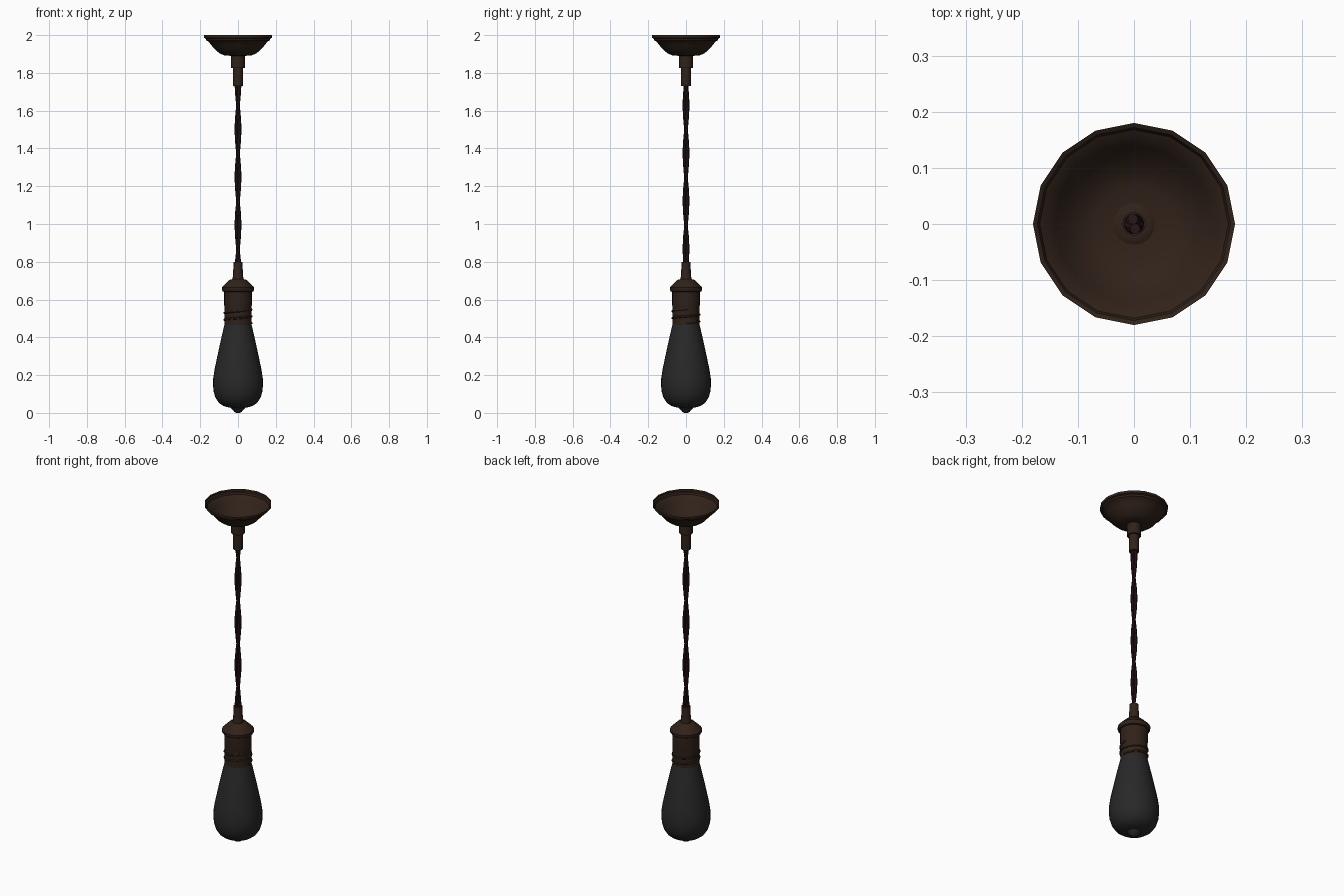
import bpy, math

if "Cube" in bpy.data.objects:
    bpy.data.objects.remove(bpy.data.objects["Cube"])


def material(name, rgb):
    m = bpy.data.materials.new(name)
    m.diffuse_color = (*rgb, 1)
    m.use_nodes = True
    m.node_tree.nodes["Principled BSDF"].inputs["Base Color"].default_value = m.diffuse_color
    return m


bronze = material("dark_bronze", (0.030, 0.016, 0.010))
cloth = material("cord_cloth", (0.022, 0.008, 0.009))
glass = material("smoked_glass", (0.021, 0.021, 0.021))


def finish(name, verts, faces, mat, angle=35):
    me = bpy.data.meshes.new(name)
    me.from_pydata(verts, [], faces)
    me.materials.append(mat)
    ob = bpy.data.objects.new(name, me)
    bpy.context.collection.objects.link(ob)
    bpy.ops.object.select_all(action='DESELECT')
    ob.select_set(True)
    bpy.context.view_layer.objects.active = ob
    bpy.ops.object.shade_smooth_by_angle(angle=math.radians(angle))
    return ob


def lathe(name, profile, sides, mat, cap_top=False, cap_bottom=False):
    """Revolve (radius, z) points, listed from bottom to top."""
    verts = [(r * math.cos(2 * math.pi * i / sides), r * math.sin(2 * math.pi * i / sides), z)
             for r, z in profile for i in range(sides)]
    faces = [(k * sides + i, k * sides + (i + 1) % sides,
              (k + 1) * sides + (i + 1) % sides, (k + 1) * sides + i)
             for k in range(len(profile) - 1) for i in range(sides)]
    if cap_bottom:
        faces.append(tuple(reversed(range(sides))))
    if cap_top:
        faces.append(tuple(range((len(profile) - 1) * sides, len(profile) * sides)))
    return finish(name, verts, faces, mat)


def helix(name, radius, thick, z0, z1, steps, angle_at, sides, mat):
    """Tube following a vertical helix; cross-section lies across the path."""
    curve = bpy.data.curves.new(name, 'CURVE')
    curve.dimensions = '3D'
    curve.bevel_depth = thick
    curve.bevel_resolution = sides // 2 - 2
    curve.use_fill_caps = True
    sp = curve.splines.new('POLY')
    sp.points.add(steps)
    for i, p in enumerate(sp.points):
        z = z0 + (z1 - z0) * i / steps
        a = angle_at(z)
        p.co = (radius * math.cos(a), radius * math.sin(a), z, 1)
    ob = bpy.data.objects.new(name, curve)
    bpy.context.collection.objects.link(ob)
    curve.materials.append(mat)
    bpy.ops.object.select_all(action='DESELECT')
    ob.select_set(True)
    bpy.context.view_layer.objects.active = ob
    bpy.ops.object.convert(target='MESH')
    bpy.ops.object.shade_smooth_by_angle(angle=math.radians(40))


# Ceiling canopy: open-topped shell
lathe("ceiling_canopy", [(0.03, 1.89), (0.07, 1.892), (0.095, 1.902), (0.12, 1.922),
                         (0.14, 1.945), (0.155, 1.965), (0.168, 1.972),
                         (0.172, 1.982), (0.18, 1.986), (0.18, 2.0)], 16, bronze)

# Cord grip under the canopy
lathe("upper_cord_grip", [(0.018, 1.73), (0.027, 1.73), (0.027, 1.825), (0.037, 1.825),
                          (0.037, 1.893), (0.03, 1.897), (0.02, 1.897)], 16, bronze)

# Two twisted cord strands
for k, side in enumerate(("a", "b")):
    helix("cord_strand_" + side, 0.009, 0.0095, 0.75, 1.90, 18,
          lambda z, k=k: math.pi * ((z - 1.5) / 0.254 + k), 8, cloth)

# Lamp socket with its collar and neck
lathe("lamp_socket", [(0.065, 0.46), (0.072, 0.465), (0.072, 0.565), (0.073, 0.57),
                      (0.073, 0.64), (0.08, 0.642), (0.086, 0.652), (0.086, 0.664),
                      (0.078, 0.672), (0.06, 0.69), (0.045, 0.704), (0.03, 0.708),
                      (0.026, 0.73), (0.024, 0.80), (0.016, 0.80)], 24, bronze,
      cap_bottom=True)

# Screw thread around the socket
helix("socket_thread", 0.071, 0.0065, 0.475, 0.548, 50,
      lambda z: 2 * math.pi * (z - 0.475) / 0.036, 6, bronze)

# Pear-shaped bulb with a small tip
lathe("bulb", [(0.008, 0.0), (0.02, 0.006), (0.03, 0.018), (0.038, 0.027), (0.058, 0.031),
               (0.08, 0.038), (0.102, 0.054), (0.119, 0.08), (0.129, 0.112), (0.132, 0.145),
               (0.131, 0.185), (0.124, 0.23), (0.102, 0.335), (0.083, 0.42), (0.072, 0.466)],
      32, glass, cap_bottom=True, cap_top=True)
